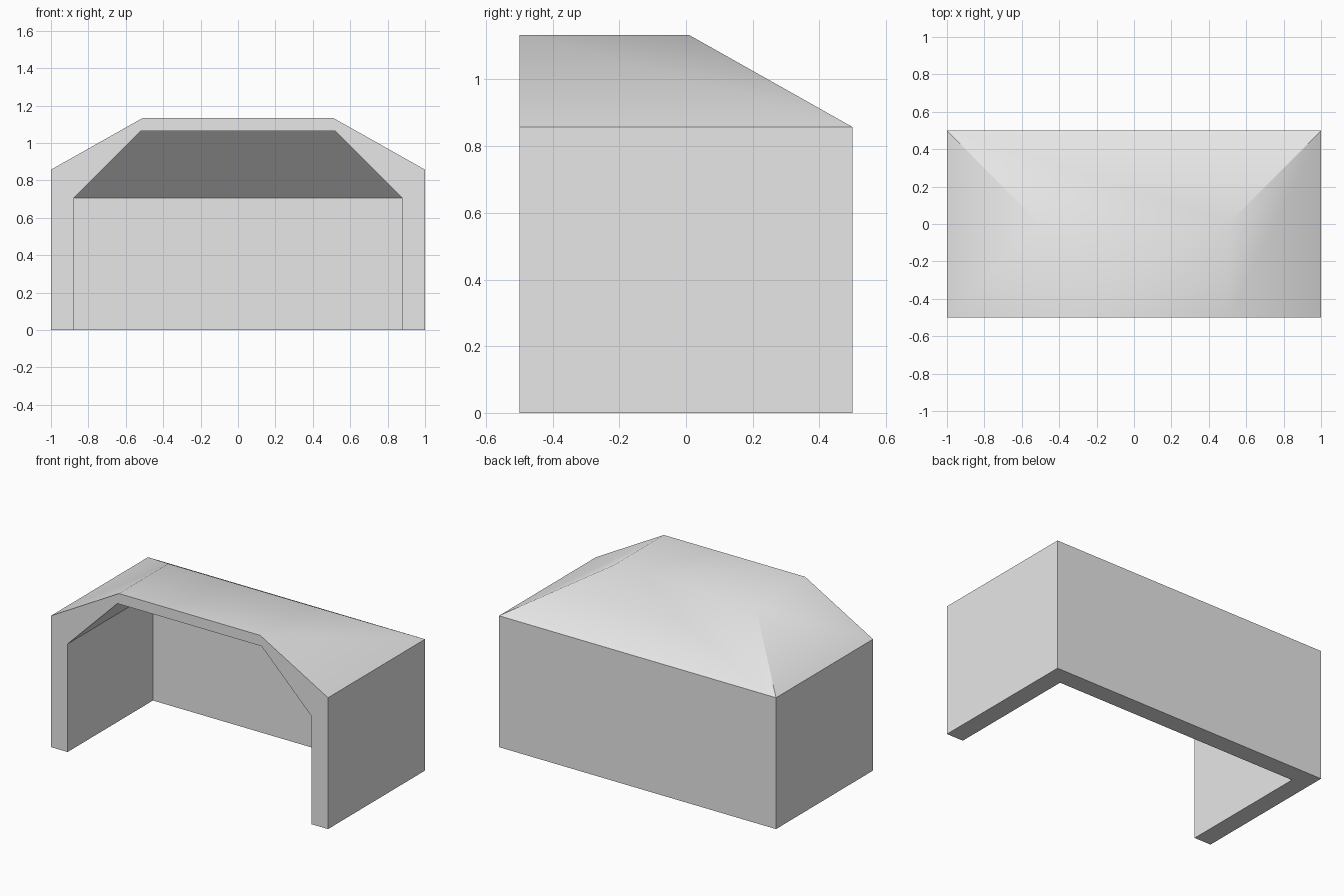
import bpy
import bmesh
import math

cube = bpy.data.objects.get("Cube")
if cube:
    bpy.data.objects.remove(cube, do_unlink=True)

grey = bpy.data.materials.new("light grey")
grey.use_nodes = True
grey.diffuse_color = (0.8, 0.8, 0.8, 1)
grey.node_tree.nodes["Principled BSDF"].inputs["Base Color"].default_value = (0.8, 0.8, 0.8, 1)

FRONT = -0.5


def add_skin(bm, half_width, eave_z, ridge_x, ridge_z, back_y, ridge_y):
    """Walls and hipped roof, open at the front and the bottom."""
    half = [(half_width, 0, back_y), (half_width, eave_z, back_y), (ridge_x, ridge_z, ridge_y)]
    profile = [(-x, z, y) for x, z, y in half] + half[::-1]
    front = [bm.verts.new((x, FRONT, z)) for x, z, y in profile]
    back = [bm.verts.new((x, y, z)) for x, z, y in profile]
    # Side walls, side slopes and flat top
    for i in range(5):
        bm.faces.new((front[i], front[i + 1], back[i + 1], back[i]))
    # Back wall and back slope
    bm.faces.new((back[0], back[1], back[4], back[5]))
    bm.faces.new(back[1:5])
    # Open rims: front arch and the foot of the walls
    return front, [front[0], back[0], back[5], front[5]]


bm = bmesh.new()
outer = add_skin(bm, 1.0, 0.857, 0.51, 1.133, 0.5, 0.01)
inner = add_skin(bm, 0.88, 0.705, 0.52, 1.065, 0.38, 0.02)

# Join the two skins along their rims to give the walls thickness
for rim_out, rim_in in zip(outer, inner):
    for i in range(len(rim_out) - 1):
        bm.faces.new((rim_out[i], rim_out[i + 1], rim_in[i + 1], rim_in[i]))
bmesh.ops.recalc_face_normals(bm, faces=bm.faces)

mesh = bpy.data.meshes.new("shelter_shell")
bm.to_mesh(mesh)
bm.free()
mesh.materials.append(grey)
shell = bpy.data.objects.new("shelter_shell", mesh)
bpy.context.collection.objects.link(shell)

# Soften only the shallow roof folds
bpy.ops.object.select_all(action="DESELECT")
shell.select_set(True)
bpy.context.view_layer.objects.active = shell
bpy.ops.object.shade_smooth_by_angle(angle=math.radians(32))
